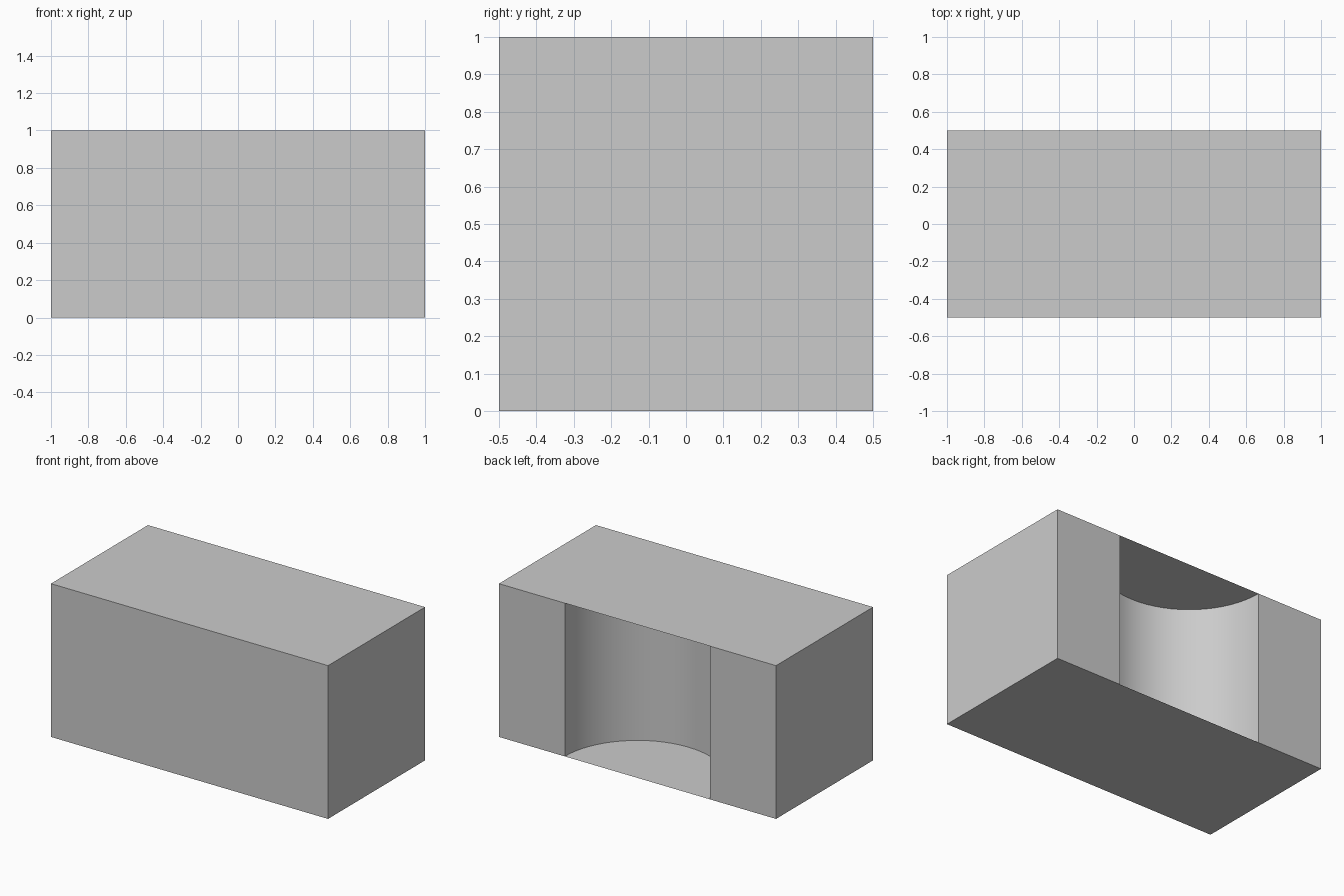
import bpy, bmesh, math

cube = bpy.data.objects.get("Cube")
if cube:
    bpy.data.objects.remove(cube, do_unlink=True)

HALF_X, HALF_Y, HEIGHT = 1.0, 0.5, 1.0
RADIUS = 0.525
SEGMENTS = 32


def make_material(name, color):
    mat = bpy.data.materials.new(name)
    mat.use_nodes = True
    mat.diffuse_color = color
    mat.node_tree.nodes["Principled BSDF"].inputs["Base Color"].default_value = color
    return mat


# Footprint: rectangle with a half-round niche in the back edge
angles = [math.pi * i / SEGMENTS for i in range(SEGMENTS + 1)]
arc = [(RADIUS * math.cos(a), HALF_Y - RADIUS * math.sin(a)) for a in angles]
corners = [(-HALF_X, HALF_Y), (-HALF_X, -HALF_Y), (HALF_X, -HALF_Y), (HALF_X, HALF_Y)]
outline = arc + corners

bm = bmesh.new()
lower = [bm.verts.new((x, y, 0)) for x, y in outline]
upper = [bm.verts.new((x, y, HEIGHT)) for x, y in outline]

# Outer walls and curved niche wall
count = len(outline)
for i in range(count):
    j = (i + 1) % count
    bm.faces.new((lower[i], lower[j], upper[j], upper[i]))

# Full floor and roof sheets closing the niche below and above
ends = [0, SEGMENTS] + list(range(SEGMENTS + 1, count))
bm.faces.new([upper[i] for i in ends])
bm.faces.new([lower[i] for i in reversed(ends)])

mesh = bpy.data.meshes.new("niche_block")
bm.to_mesh(mesh)
bm.free()
block = bpy.data.objects.new("niche_block", mesh)
bpy.context.collection.objects.link(block)
mesh.materials.append(make_material("light_grey", (0.6, 0.6, 0.6, 1)))

# Smooth the curve, keep the box edges sharp
bpy.ops.object.select_all(action="DESELECT")
block.select_set(True)
bpy.context.view_layer.objects.active = block
bpy.ops.object.shade_smooth_by_angle(angle=math.radians(30))
